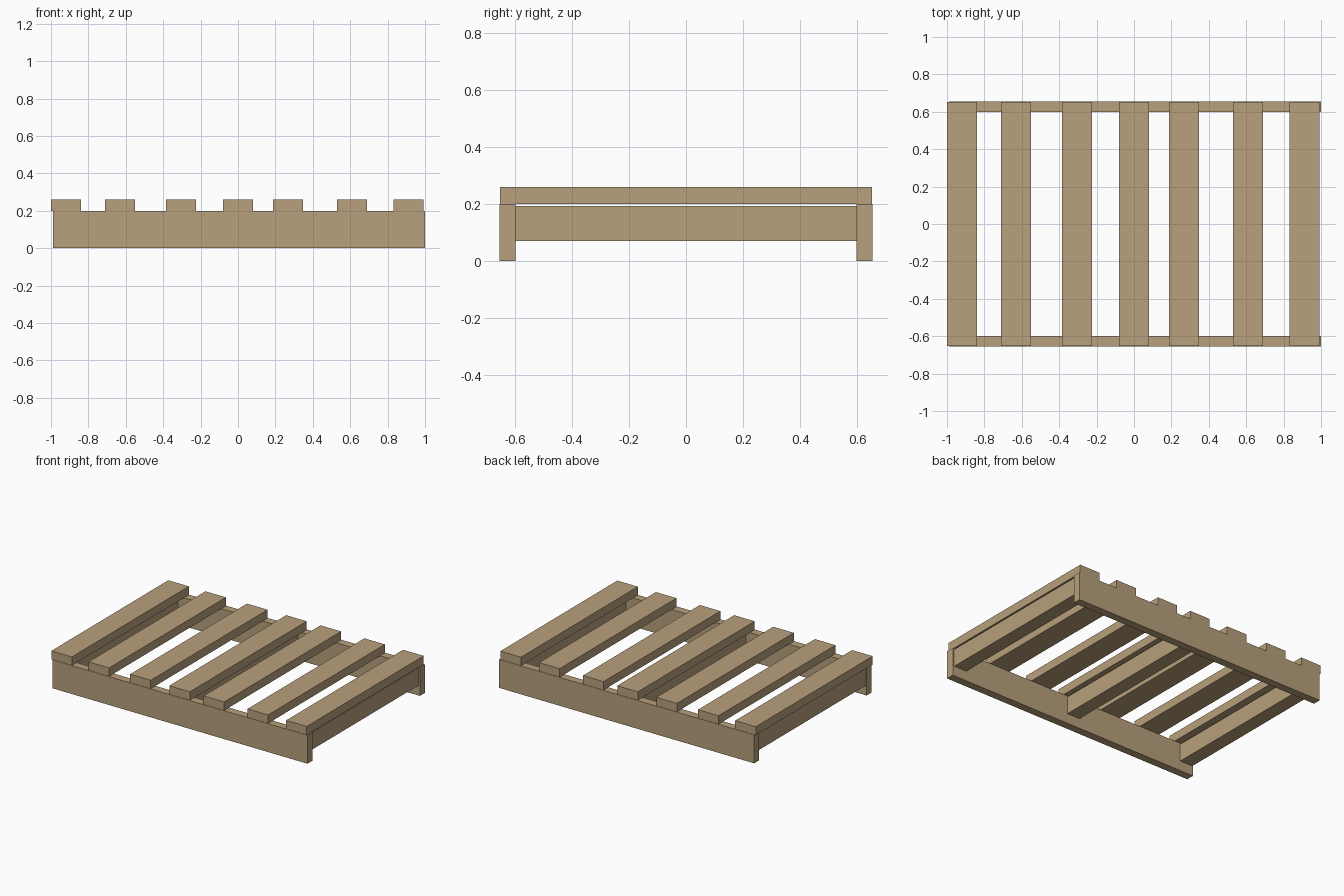
import bpy
import bmesh
from mathutils import Matrix, Vector

if "Cube" in bpy.data.objects:
    bpy.data.objects.remove(bpy.data.objects["Cube"])

wood = bpy.data.materials.new("light_brown_wood")
wood.diffuse_color = (0.479, 0.352, 0.202, 1.0)
wood.use_nodes = True
wood.node_tree.nodes["Principled BSDF"].inputs["Base Color"].default_value = wood.diffuse_color


def board(name, lo, hi):
    """Rectangular board between two opposite corners."""
    lo, hi = Vector(lo), Vector(hi)
    bm = bmesh.new()
    bmesh.ops.create_cube(bm, size=1.0, matrix=Matrix.Diagonal((*(hi - lo), 1.0)))
    mesh = bpy.data.meshes.new(name)
    bm.to_mesh(mesh)
    bm.free()
    mesh.materials.append(wood)
    obj = bpy.data.objects.new(name, mesh)
    obj.location = (lo + hi) / 2
    bpy.context.collection.objects.link(obj)
    return obj


# Long side rails standing on the ground
board("front_rail", (-0.99, -0.654, 0.0), (1.0, -0.598, 0.2))
board("back_rail", (-0.99, 0.598, 0.0), (1.0, 0.654, 0.2))

# Cross beams between the rails, just below the slats
for name, x in (("left_beam", -0.935), ("middle_beam", 0.0), ("right_beam", 0.938)):
    board(name, (x - 0.05, -0.598, 0.07), (x + 0.05, 0.598, 0.193))

# Unevenly spaced top slats
for i, x in enumerate((-0.92, -0.63, -0.305, 0.0, 0.268, 0.61, 0.912)):
    board(f"top_slat_{i + 1}", (x - 0.08, -0.651, 0.2), (x + 0.08, 0.651, 0.26))
